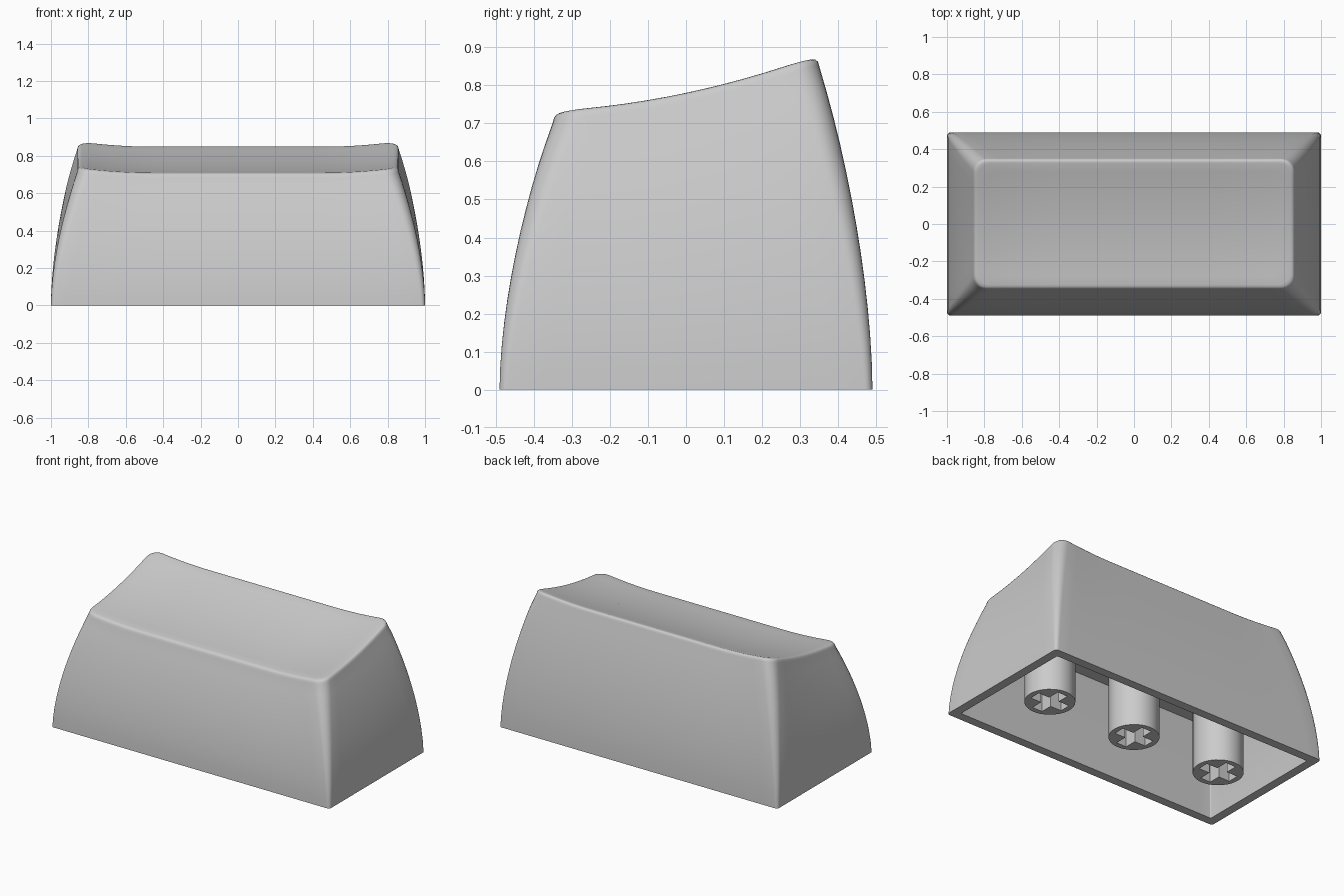
import bpy
import bmesh
from math import atan2, cos, sin, pi, radians

if "Cube" in bpy.data.objects:
    bpy.data.objects.remove(bpy.data.objects["Cube"], do_unlink=True)

plastic = bpy.data.materials.new("light grey plastic")
plastic.use_nodes = True
GREY = (0.6, 0.6, 0.6, 1)
plastic.diffuse_color = GREY
plastic.node_tree.nodes["Principled BSDF"].inputs["Base Color"].default_value = GREY

WALL = 0.057        # shell thickness
INSET = 0.14        # how far the walls lean in by the top
CEILING = 0.54      # underside of the top
EDGE = 0.025        # drop of the rounded top edge


def loft(name, rings):
    """Join rings of equal length with quads and close both ends."""
    bm = bmesh.new()
    loops = [[bm.verts.new(p) for p in ring] for ring in rings]
    n = len(loops[0])
    for a, b in zip(loops, loops[1:]):
        for i in range(n):
            j = (i + 1) % n
            bm.faces.new((a[i], a[j], b[j], b[i]))
    bm.faces.new(loops[0])
    bm.faces.new(loops[-1])
    bmesh.ops.recalc_face_normals(bm, faces=bm.faces)
    mesh = bpy.data.meshes.new(name)
    bm.to_mesh(mesh)
    bm.free()
    mesh.materials.append(plastic)
    obj = bpy.data.objects.new(name, mesh)
    bpy.context.collection.objects.link(obj)
    bpy.ops.object.select_all(action="DESELECT")
    obj.select_set(True)
    bpy.context.view_layer.objects.active = obj
    bpy.ops.object.shade_smooth_by_angle(angle=radians(40))
    return obj


def outline(hx, hy, r, corner=6, long=24, short=10):
    """Rounded rectangle with evenly divided straight sides."""
    r = min(r, hx * 0.9, hy * 0.9)
    cx, cy = hx - r, hy - r
    pts = []
    centres = [(cx, cy), (-cx, cy), (-cx, -cy), (cx, -cy)]
    for q, (ox, oy) in enumerate(centres):
        for k in range(corner + 1):
            a = (q + k / corner) * pi / 2
            pts.append((ox + r * cos(a), oy + r * sin(a)))
        # straight run to the start of the next corner
        nx, ny = centres[(q + 1) % 4]
        a = (q + 1) * pi / 2
        steps = long if q % 2 == 0 else short
        for k in range(1, steps):
            f = k / steps
            pts.append((ox + (nx - ox) * f + r * cos(a),
                        oy + (ny - oy) * f + r * sin(a)))
    return pts


def top_height(x, y):
    """Dished, backward-rising top surface."""
    x = min(abs(x), 0.86)
    y = max(-0.35, min(0.35, y))
    rise = max(0, (x - 0.45) / 0.4) ** 2
    return 0.782 + 0.212 * y + 0.22 * y * y - 0.027 * (1 - min(1, rise))


def lean(t):
    return INSET * t ** 1.75


rings = []
# Cavity, from the ceiling down to the rim
for k in range(6, -1, -1):
    z = CEILING * k / 6
    d = WALL + lean(z / 0.75)
    rings.append([(x, y, z) for x, y in outline(1 - d, 0.49 - d, 0.006)])
# Outer walls, from the rim up
for k in range(13):
    t = k / 12
    d = lean(t)
    rings.append([(x, y, t * (top_height(x, y) - EDGE))
                  for x, y in outline(1 - d, 0.49 - d, 0.02 + 0.05 * t)])
# Rounded edge, then the dished top closing toward the middle
for d, drop in [(0.003, 0.013), (0.008, 0.006), (0.015, 0.002), (0.025, 0),
                (0.07, 0), (0.12, 0), (0.17, 0), (0.22, 0), (0.27, 0),
                (0.31, 0), (0.34, 0)]:
    hx, hy = 1 - INSET - d, 0.49 - INSET - d
    rings.append([(x, y, top_height(x, y) - drop)
                  for x, y in outline(hx, hy, 0.07 - d * 0.1)])
loft("cap_shell", rings)

# Stems with cross-shaped sockets
RADIUS, ARM, HALF, DEPTH = 0.148, 0.114, 0.036, 0.24
tip = atan2(HALF, ARM)
steps = [0, tip / 2, tip, pi / 6, pi / 4, pi / 3,
         pi / 2 - tip, pi / 2 - tip / 2]
angles = [q * pi / 2 + a for q in range(4) for a in steps]


def cross_reach(a):
    c, s = max(abs(cos(a)), 1e-6), max(abs(sin(a)), 1e-6)
    return max(min(ARM / c, HALF / s), min(HALF / c, ARM / s))


def barrel_reach(a):
    return RADIUS


def ring_at(cx, z, reach):
    return [(cx + reach(a) * cos(a), reach(a) * sin(a), z) for a in angles]


for label, cx in (("right", -0.635), ("middle", 0), ("left", 0.635)):
    loft(label + "_stem", [
        ring_at(cx, CEILING + 0.02, barrel_reach),
        ring_at(cx, 0, barrel_reach),
        ring_at(cx, 0, cross_reach),
        ring_at(cx, DEPTH, cross_reach),
    ])
